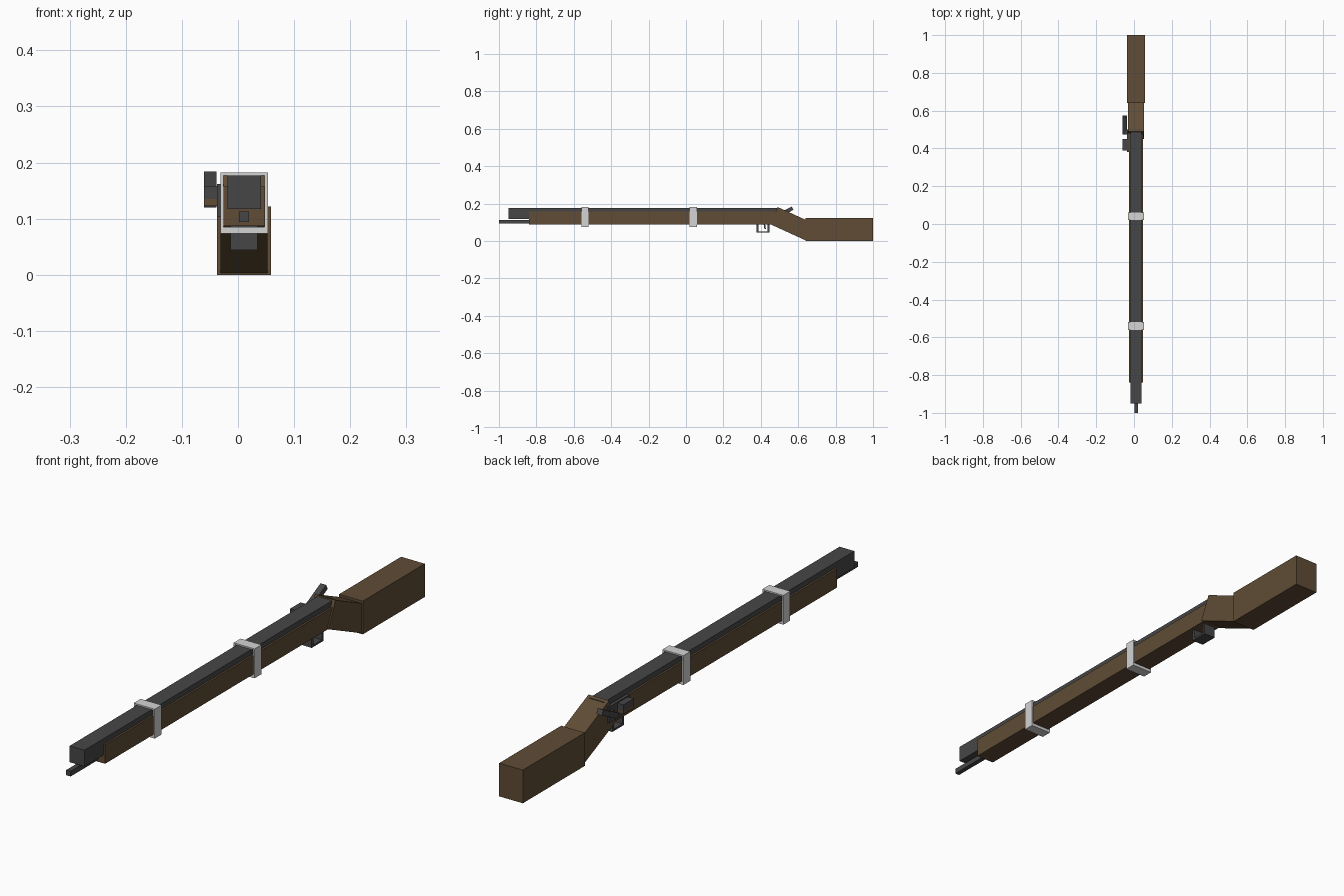
import bpy, bmesh, math
from mathutils import Matrix, Vector

cube = bpy.data.objects.get("Cube")
if cube:
    bpy.data.objects.remove(cube, do_unlink=True)

CENTRE = 0.011  # barrel axis, offset by the lock on one side


def material(name, rgb):
    m = bpy.data.materials.new(name)
    m.use_nodes = True
    colour = (*rgb, 1)
    m.diffuse_color = colour
    m.node_tree.nodes["Principled BSDF"].inputs["Base Color"].default_value = colour
    return m


wood = material("walnut_wood", (0.115, 0.072, 0.036))
iron = material("dark_iron", (0.062, 0.062, 0.064))
silver = material("pale_silver", (0.66, 0.66, 0.66))


def build(name, mat, boxes, tilt=0):
    """Join boxes (min corner, max corner) into one object, tilted about x."""
    bm = bmesh.new()
    for lo, hi in boxes:
        lo, hi = Vector(lo), Vector(hi)
        mid = (lo + hi) / 2
        turn = Matrix.Rotation(tilt, 4, 'X')
        bmesh.ops.create_cube(bm, size=1, matrix=Matrix.Translation(mid) @ turn
                              @ Matrix.Diagonal((*(hi - lo), 1)))
    mesh = bpy.data.meshes.new(name)
    bm.to_mesh(mesh)
    bm.free()
    mesh.materials.append(mat)
    obj = bpy.data.objects.new(name, mesh)
    bpy.context.collection.objects.link(obj)
    return obj


def centred(half, y0, y1, z0, z1):
    return (CENTRE - half, y0, z0), (CENTRE + half, y1, z1)


# Stock: butt, sloping wrist and long fore-end
build("butt", wood, [centred(0.048, 0.64, 1.0, 0, 0.122)])
build("wrist", wood, [centred(0.042, 0.46, 0.67, 0.042, 0.142)], math.radians(-24.5))
build("fore_end", wood, [centred(0.037, -0.84, 0.49, 0.087, 0.157)])

# Square barrel with the ramrod below it
build("barrel", iron, [centred(0.030, -0.95, 0.503, 0.117, 0.177)])
build("ramrod", iron, [centred(0.009, -1.0, -0.80, 0.094, 0.113)])

# Bands: closed rectangular loops around barrel and fore-end
for name, y in (("front_band", -0.54), ("rear_band", 0.04)):
    y0, y1 = y - 0.02, y + 0.02
    sides = [((CENTRE + s * 0.0395 - 0.003, y0, 0.074),
              (CENTRE + s * 0.0395 + 0.003, y1, 0.182)) for s in (-1, 1)]
    build(name, silver, sides + [centred(0.0365, y0, y1, 0.177, 0.182),
                                 centred(0.0365, y0, y1, 0.074, 0.085)])

# Trigger and its guard
build("trigger_guard", iron, [centred(0.024, 0.378, 0.446, 0.044, 0.051),
                              centred(0.024, 0.378, 0.387, 0.051, 0.09),
                              centred(0.024, 0.437, 0.446, 0.051, 0.09)])
build("trigger", iron, [centred(0.006, 0.417, 0.425, 0.063, 0.092)], math.radians(10))

# Lock on the right side: plate, pan, pan cover and hammer
build("lock_plate", iron, [((-0.037, 0.38, 0.103), (-0.025, 0.50, 0.162))])
build("pan", wood, [((-0.061, 0.39, 0.123), (-0.037, 0.45, 0.135))])
build("pan_cover", iron, [((-0.061, 0.39, 0.135), (-0.037, 0.45, 0.158))])
build("hammer", iron, [((-0.061, 0.474, 0.142), (-0.038, 0.576, 0.162))],
      math.radians(27))
build("hammer_pivot", iron, [((-0.045, 0.48, 0.126), (-0.03, 0.50, 0.146))])
